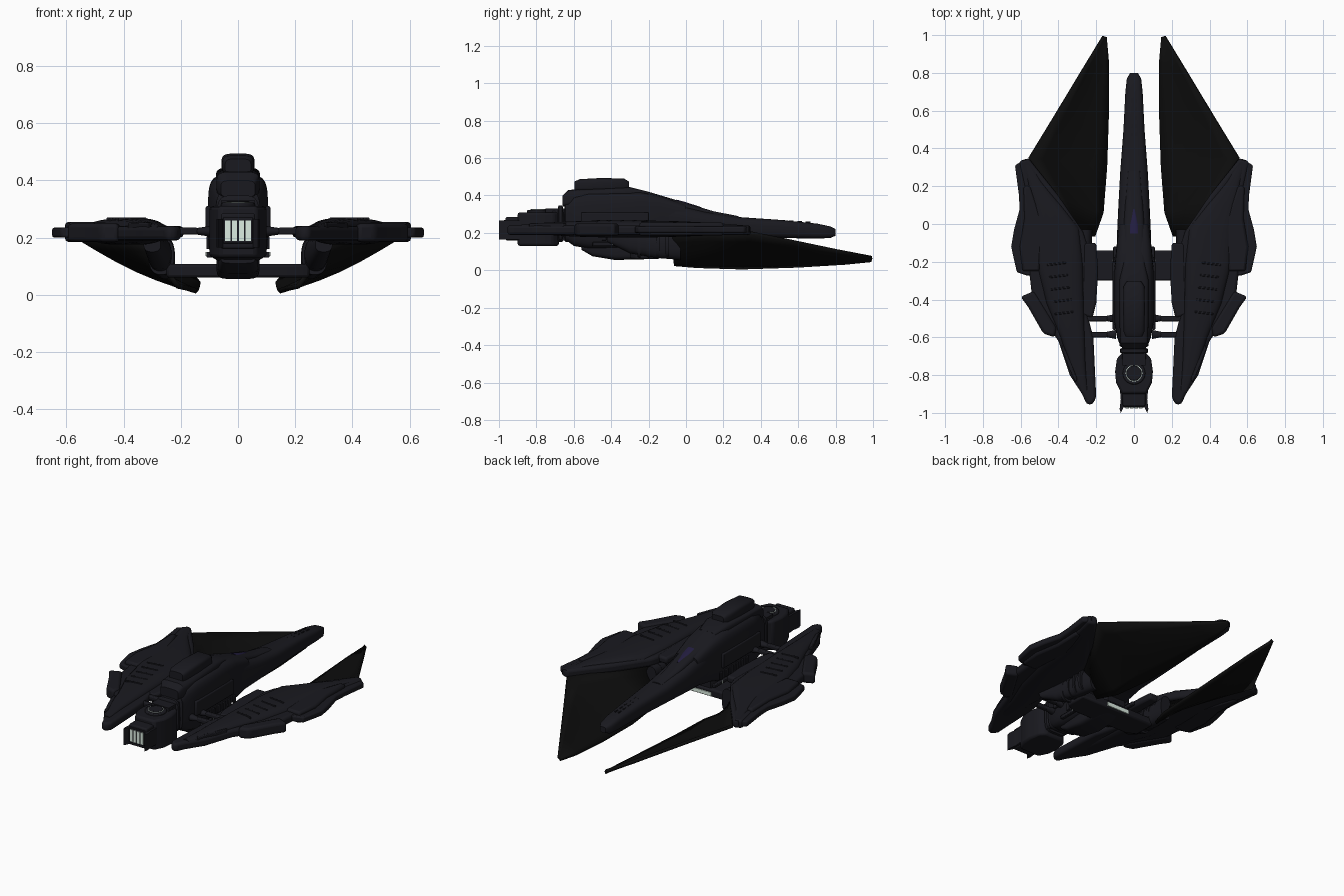
import bpy, bmesh, math
from mathutils import Vector

if "Cube" in bpy.data.objects:
    bpy.data.objects.remove(bpy.data.objects["Cube"])


def material(name, r, g, b):
    m = bpy.data.materials.new(name)
    m.diffuse_color = (r, g, b, 1)
    m.use_nodes = True
    m.node_tree.nodes["Principled BSDF"].inputs["Base Color"].default_value = m.diffuse_color
    return m


HULL = material("hull_dark", 0.010, 0.010, 0.014)
FIN = material("fin_black", 0.004, 0.004, 0.004)
VIOLET = material("violet_glass", 0.016, 0.012, 0.05)
LIGHT = material("pale_light", 0.72, 0.85, 0.76)


def finish(name, bm, mat=HULL, mirror=False, bevel=0, seg=2, solid=0):
    bmesh.ops.recalc_face_normals(bm, faces=bm.faces)
    me = bpy.data.meshes.new(name)
    bm.to_mesh(me)
    bm.free()
    ob = bpy.data.objects.new(name, me)
    bpy.context.collection.objects.link(ob)
    me.materials.append(mat)
    if solid:
        s = ob.modifiers.new("solid", 'SOLIDIFY')
        s.thickness, s.offset = solid, 0
    if bevel:
        b = ob.modifiers.new("bevel", 'BEVEL')
        b.width, b.segments, b.limit_method = bevel, seg, 'ANGLE'
    if mirror:
        ob.modifiers.new("mirror", 'MIRROR').use_mirror_merge = False
    bpy.ops.object.select_all(action='DESELECT')
    ob.select_set(True)
    bpy.context.view_layer.objects.active = ob
    bpy.ops.object.shade_smooth_by_angle(angle=math.radians(35))
    return ob


def loft(name, sections, power=0.5, n=24, **kw):
    """Sections are (y, centre x, half width, z bottom, z top)."""
    bm = bmesh.new()
    rings = []
    for y, cx, w, z0, z1 in sections:
        ring = []
        for i in range(n):
            a = 2 * math.pi * (i + 0.5) / n
            c, s = math.cos(a), math.sin(a)
            px = math.copysign(abs(c) ** power, c) * w
            pz = math.copysign(abs(s) ** power, s) * (z1 - z0) / 2
            ring.append(bm.verts.new((cx + px, y, (z0 + z1) / 2 + pz)))
        rings.append(ring)
    for r, q in zip(rings, rings[1:]):
        for i in range(n):
            bm.faces.new((r[i], r[(i + 1) % n], q[(i + 1) % n], q[i]))
    bm.faces.new(rings[0])
    bm.faces.new(rings[-1])
    return finish(name, bm, **kw)


def plate(name, outline, z0, z1, **kw):
    """Top-view outline extruded from z0 to z1."""
    bm = bmesh.new()
    f = bm.faces.new([bm.verts.new((x, y, z0)) for x, y in outline])
    ext = bmesh.ops.extrude_face_region(bm, geom=[f])
    for v in ext["geom"]:
        if isinstance(v, bmesh.types.BMVert):
            v.co.z = z1
    return finish(name, bm, **kw)


def box(name, x0, x1, y0, y1, z0, z1, **kw):
    return plate(name, [(x0, y0), (x1, y0), (x1, y1), (x0, y1)], z0, z1, **kw)


def ring(name, loc, r, h, mat=HULL, bevel=0.006):
    bm = bmesh.new()
    bmesh.ops.create_cone(bm, cap_ends=True, segments=32, radius1=r, radius2=r, depth=h)
    bmesh.ops.translate(bm, verts=bm.verts, vec=Vector(loc))
    return finish(name, bm, mat, bevel=bevel)


# Central body, belly and long tapering tail spine
loft("main_body", [(-0.64, 0, .075, .16, .36), (-0.60, 0, .09, .13, .40), (-0.52, 0, .105, .115, .415),
                   (-0.25, 0, .105, .115, .42), (-0.14, 0, .095, .15, .40), (0.0, 0, .08, .17, .35)], power=0.4)
loft("tail_spine", [(-0.2, 0, .09, .15, .40), (-0.05, 0, .09, .16, .355), (0.1, 0, .083, .165, .315),
                    (0.28, 0, .073, .17, .285), (0.5, 0, .056, .172, .27), (0.7, 0, .046, .17, .25),
                    (0.77, 0, .038, .172, .235), (0.8, 0, .02, .185, .22)], power=0.6)
loft("spine_ridge", [(-0.2, 0, .07, .3, .42), (0.0, 0, .055, .28, .36), (0.15, 0, .045, .25, .315),
                     (0.28, 0, .035, .24, .29)], power=0.6)
loft("violet_canopy", [(-0.05, 0, .03, .34, .378), (0.0, 0, .026, .33, .364), (0.08, 0, .005, .315, .338)],
     power=0.8, mat=VIOLET)
loft("belly_keel", [(-0.56, 0, .06, .11, .16), (-0.5, 0, .07, .075, .16), (-0.38, 0, .075, .055, .16),
                    (-0.18, 0, .07, .06, .16), (-0.15, 0, .06, .08, .16)], power=0.4)
for i in range(5):
    y = 0.46 + i * 0.045
    box(f"spine_slot_{i}", .008, .014, y, y + .025, .25, .272 - i * .003, mirror=True)

# Raised top cabin with stepped base
loft("cabin_base", [(-0.66, 0, .06, .34, .40), (-0.63, 0, .075, .34, .43), (-0.3, 0, .078, .36, .445),
                    (-0.2, 0, .055, .36, .42)], power=0.45)
loft("cabin_top", [(-0.595, 0, .045, .42, .475), (-0.57, 0, .055, .42, .487), (-0.45, 0, .058, .42, .494),
                   (-0.33, 0, .055, .42, .49), (-0.305, 0, .04, .42, .475)], power=0.5)

# Ribbed neck
for i in range(4):
    y = -0.72 + i * 0.035
    loft(f"neck_rib_{i}", [(y, 0, .062 + i * .004, .16, .32 + i * .018), (y + .006, 0, .07 + i * .004, .15, .33 + i * .018),
                           (y + .022, 0, .07 + i * .004, .15, .33 + i * .018), (y + .03, 0, .06 + i * .004, .16, .31 + i * .018)], power=0.45)
box("neck_core", -.06, .06, -.75, -.58, .16, .33)

# Head: block, disc turret, forked cheeks and lit grille
plate("head_block", [(-.065, -.9), (.065, -.9), (.095, -.84), (.1, -.78), (.09, -.71), (.06, -.68),
                     (-.06, -.68), (-.09, -.71), (-.1, -.78), (-.095, -.84)], .13, .31, bevel=.012)
box("head_snout", -.06, .06, -.965, -.88, .16, .285, bevel=.008)
plate("head_cheek", [(.035, -.93), (.075, -.87), (.07, -.93), (.076, -.98), (.07, -1.0), (.05, -.96)],
      .165, .265, mirror=True)
ring("turret_disc", (0, -.79, .31), .06, .025)
ring("turret_rim", (0, -.79, .32), .044, .008, LIGHT, 0)
ring("turret_cap", (0, -.79, .322), .041, .012)
box("grille_frame", -.053, .053, -.972, -.96, .18, .27, bevel=.003)
for i in range(4):
    x = -.036 + i * .024
    box(f"grille_bar_{i}", x - .009, x + .009, -.976, -.968, .188, .26, mat=LIGHT)

# Body side armour and small vents
box("side_armour", .095, .113, -.56, -.2, .22, .31, mirror=True, bevel=.006)
box("side_rail", .09, .11, -.5, -.12, .13, .15, mirror=True, bevel=.004)
for i in range(6):
    y = -.45 + i * .05
    box(f"side_vent_{i}", .1, .111, y, y + .025, .16, .205, mirror=True, bevel=.003)
    if i % 2:
        box(f"vent_light_{i}", .108, .113, y + .005, y + .012, .135, .15, mirror=True, mat=LIGHT)

# Cross struts
plate("lower_strut", [(-.25, -.14), (-.25, -.27), (-.19, -.3), (.19, -.3), (.25, -.27), (.25, -.14)],
      .06, .108, bevel=.01)
box("strut_light", -.075, .075, -.145, -.135, .068, .09, mat=LIGHT)
for i, y in enumerate((-.5, -.585)):
    bm = bmesh.new()
    bmesh.ops.create_cone(bm, cap_ends=True, segments=16, radius1=.024, radius2=.01, depth=.07)
    for v in bm.verts:
        v.co = Vector((.13 + v.co.z, y + v.co.x, .222 + v.co.y * .8))
    finish(f"upper_strut_{i}", bm, mirror=True)
    box(f"strut_arm_{i}", .14, .26, y - .015, y + .012, .21, .235, mirror=True, bevel=.006)

# Side pods: thin forward blade, thick swollen hull, outer plate, inner lobe
plate("pod_blade", [(.22, -.955), (.25, -.955), (.275, -.9), (.34, -.8), (.4, -.62), (.45, -.55), (.54, -.38),
                    (.555, -.25), (.54, -.1), (.56, .1), (.61, .33), (.56, .35), (.4, .15), (.27, -.04),
                    (.25, -.1), (.255, -.45), (.215, -.6), (.2, -.92)], .19, .24, mirror=True, bevel=.015, seg=3)
loft("pod_hull", [(-.88, .265, .02, .2, .245), (-.75, .3, .045, .19, .255), (-.6, .325, .065, .18, .262),
                  (-.42, .365, .1, .175, .268), (-.2, .395, .125, .175, .266), (-.02, .41, .12, .18, .262),
                  (.1, .465, .08, .185, .256), (.22, .525, .04, .19, .248), (.34, .575, .018, .2, .238)],
     power=0.65, mirror=True)
plate("outer_plate", [(.52, -.26), (.56, -.275), (.62, -.255), (.635, -.19), (.65, -.12), (.635, -.03),
                      (.605, .08), (.61, .16), (.63, .31), (.60, .33), (.57, .2), (.53, .05)],
      .2, .235, mirror=True, bevel=.008)
plate("outer_shoulder", [(.5, -.25), (.59, -.25), (.605, -.12), (.58, .03), (.585, .2), (.55, .2), (.48, .0)],
      .185, .255, mirror=True, bevel=.012)
plate("inner_lobe", [(.2, -.1), (.27, -.1), (.28, -.48), (.22, -.5), (.2, -.42), (.19, -.25)],
      .2, .24, mirror=True, bevel=.012)
plate("outer_nacelle", [(.53, -.355), (.6, -.385), (.56, -.44), (.48, -.58), (.42, -.6), (.41, -.55)],
      .185, .25, mirror=True, bevel=.015, seg=3)
plate("nose_pin", [(.33, -.74), (.375, -.64), (.385, -.66), (.35, -.75), (.31, -.84), (.3, -.82)],
      .2, .252, mirror=True, bevel=.004)
for i in range(5):
    y = -.47 + i * .065
    plate(f"pod_rib_{i}", [(.32 + i * .01, y), (.42 + i * .01, y - .012), (.42 + i * .01, y - .002),
                           (.32 + i * .01, y + .01)], .25, .27, mirror=True, bevel=.003)

# Ribbed duct that carries each fin below its pod
loft("fin_root_duct", [(-.42, .3, .03, .15, .2), (-.3, .275, .04, .09, .2), (-.15, .265, .04, .065, .19),
                       (-.03, .255, .035, .055, .2)], power=0.8, mirror=True)
for i in range(4):
    y = -.26 + i * .05
    loft(f"duct_ring_{i}", [(y, .268, .045, .07, .2), (y + .018, .268, .045, .068, .2)], power=0.8, mirror=True)

# Large slanted fins: loft between lower inner edge and upper outer edge
inner = [(.21, -.065, .03), (.165, .06, .02), (.145, .3, .013), (.135, .6, .023), (.135, .85, .038), (.148, .99, .052)]
outer = [(.29, -.07, .19), (.41, .14, .2), (.555, .35, .2), (.42, .57, .155), (.275, .81, .105), (.162, .995, .07)]
bm = bmesh.new()
rows = []
for k, (a, b) in enumerate(zip(inner, outer)):
    sag = (.02, .022, .02, .012, .006, 0)[k]
    rows.append([bm.verts.new(Vector(a).lerp(Vector(b), t / 6) - Vector((0, 0, sag * math.sin(math.pi * t / 6))))
                 for t in range(7)])
for r, q in zip(rows, rows[1:]):
    for j in range(6):
        bm.faces.new((r[j], r[j + 1], q[j + 1], q[j]))
finish("slanted_fin", bm, FIN, mirror=True, solid=.018)
